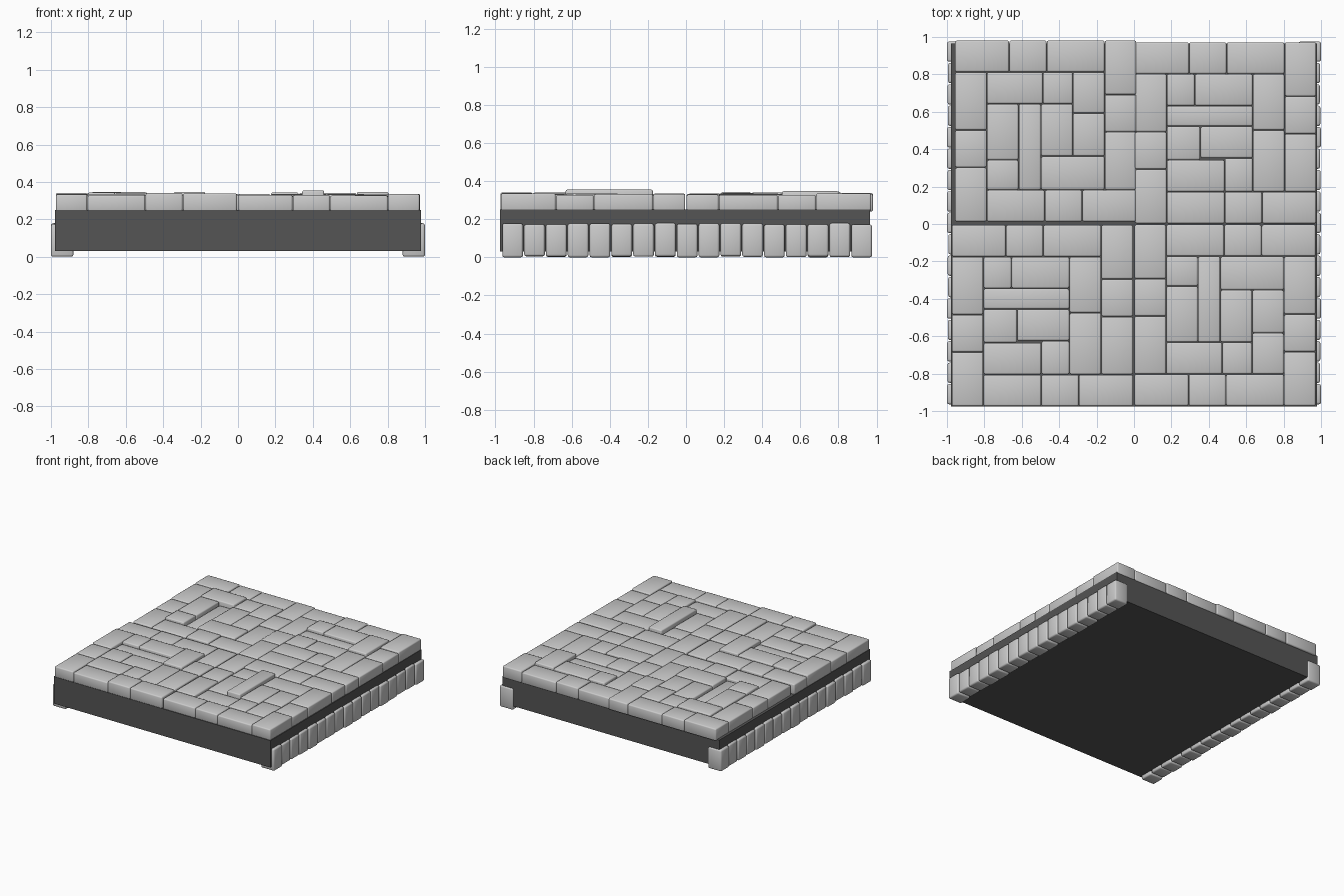
import bpy, bmesh, random

if "Cube" in bpy.data.objects:
    bpy.data.objects.remove(bpy.data.objects["Cube"])

random.seed(7)
S = 0.97      # side length of one square paving panel


def add_box(bm, x0, x1, y0, y1, z0, z1):
    r = bmesh.ops.create_cube(bm, size=1)
    for v in r["verts"]:
        v.co = (x1 if v.co.x > 0 else x0,
                y1 if v.co.y > 0 else y0,
                z1 if v.co.z > 0 else z0)


def finish(name, bm, bevel=0.0):
    if bevel:
        bmesh.ops.bevel(bm, geom=bm.edges[:], offset=bevel, segments=2,
                        profile=0.5, affect='EDGES')
    bmesh.ops.recalc_face_normals(bm, faces=bm.faces[:])
    me = bpy.data.meshes.new(name)
    bm.to_mesh(me)
    bm.free()
    ob = bpy.data.objects.new(name, me)
    bpy.context.collection.objects.link(ob)
    if bevel:
        bpy.ops.object.select_all(action='DESELECT')
        ob.select_set(True)
        bpy.context.view_layer.objects.active = ob
        bpy.ops.object.shade_smooth_by_angle(angle=0.9)
    return ob


# Panel border: three bricks repeated around the square by quarter turns
def border():
    out = []
    for a, b in ((0, 0.29), (0.29, 0.49), (0.49, 0.80)):
        r = (0, 0.17, a, b)
        for _ in range(4):
            out.append((*r, random.uniform(-0.006, 0.008)))
            x0, x1, y0, y1 = r
            r = (S - y1, S - y0, x0, x1)
    return out


# Inner bricks of the two panel patterns: x0, x1, y0, y1, height offset
INNER_A = [
    (0.17, 0.32, 0.63, 0.80, 0.010), (0.32, 0.63, 0.63, 0.80, 0.008),
    (0.63, 0.80, 0.50, 0.80, 0.014), (0.17, 0.63, 0.52, 0.63, -0.010),
    (0.17, 0.35, 0.34, 0.52, 0.000), (0.35, 0.63, 0.35, 0.52, -0.004),
    (0.17, 0.48, 0.17, 0.34, 0.002), (0.48, 0.63, 0.17, 0.35, 0.000),
    (0.63, 0.80, 0.17, 0.50, -0.002),
]
INNER_B = [
    (0.17, 0.34, 0.17, 0.33, 0.010), (0.17, 0.34, 0.33, 0.63, 0.007),
    (0.34, 0.46, 0.17, 0.63, -0.022), (0.46, 0.80, 0.17, 0.35, 0.004),
    (0.17, 0.47, 0.63, 0.80, 0.012), (0.47, 0.63, 0.63, 0.80, 0.000),
    (0.46, 0.63, 0.35, 0.63, -0.002), (0.63, 0.80, 0.35, 0.58, 0.000),
    (0.63, 0.80, 0.58, 0.80, 0.003),
]


# Paving panel; the flipped one is turned upside down
def panel(name, ox, oy, inner, flip=False):
    bm = bmesh.new()
    g = 0.001
    for x0, x1, y0, y1, h in border() + inner:
        if flip:
            y0, y1, h = S - y1, S - y0, -h
        add_box(bm, ox + x0 + g, ox + x1 - g, oy + y0 + g, oy + y1 - g,
                0.24, 0.333 + h)
    finish(name, bm, 0.009)


panel("paving_back_right", 0.005, 0.002, INNER_A)
panel("paving_front_left", -0.975, -0.975, INNER_A)
panel("paving_back_left", -0.957, 0.012, INNER_B)
panel("paving_front_right", 0.002, -0.973, INNER_B, flip=True)

# Dark core slab
bm = bmesh.new()
add_box(bm, -0.978, 0.978, -0.977, 0.966, 0.03, 0.25)
slab = finish("core_slab", bm)
mat = bpy.data.materials.new("dark_grey")
mat.diffuse_color = (0.09, 0.09, 0.09, 1)
mat.use_nodes = True
mat.node_tree.nodes["Principled BSDF"].inputs["Base Color"].default_value = mat.diffuse_color
slab.data.materials.append(mat)

# Rows of edging bricks along both sides
N, Y0, Y1 = 17, -0.967, 0.979
pitch = (Y1 - Y0) / N
for name, s in (("edging_right", 1), ("edging_left", -1)):
    bm = bmesh.new()
    for i in range(N):
        y = Y0 + i * pitch
        xo = 1.0 if i % 4 == 0 else random.uniform(0.993, 1.0)
        xs = sorted((s * 0.88, s * xo))
        add_box(bm, xs[0], xs[1], y + 0.003, y + pitch - 0.003,
                0.0 if i % 4 == 0 else random.uniform(0.0, 0.006),
                random.uniform(0.172, 0.18))
    finish(name, bm, 0.011)
